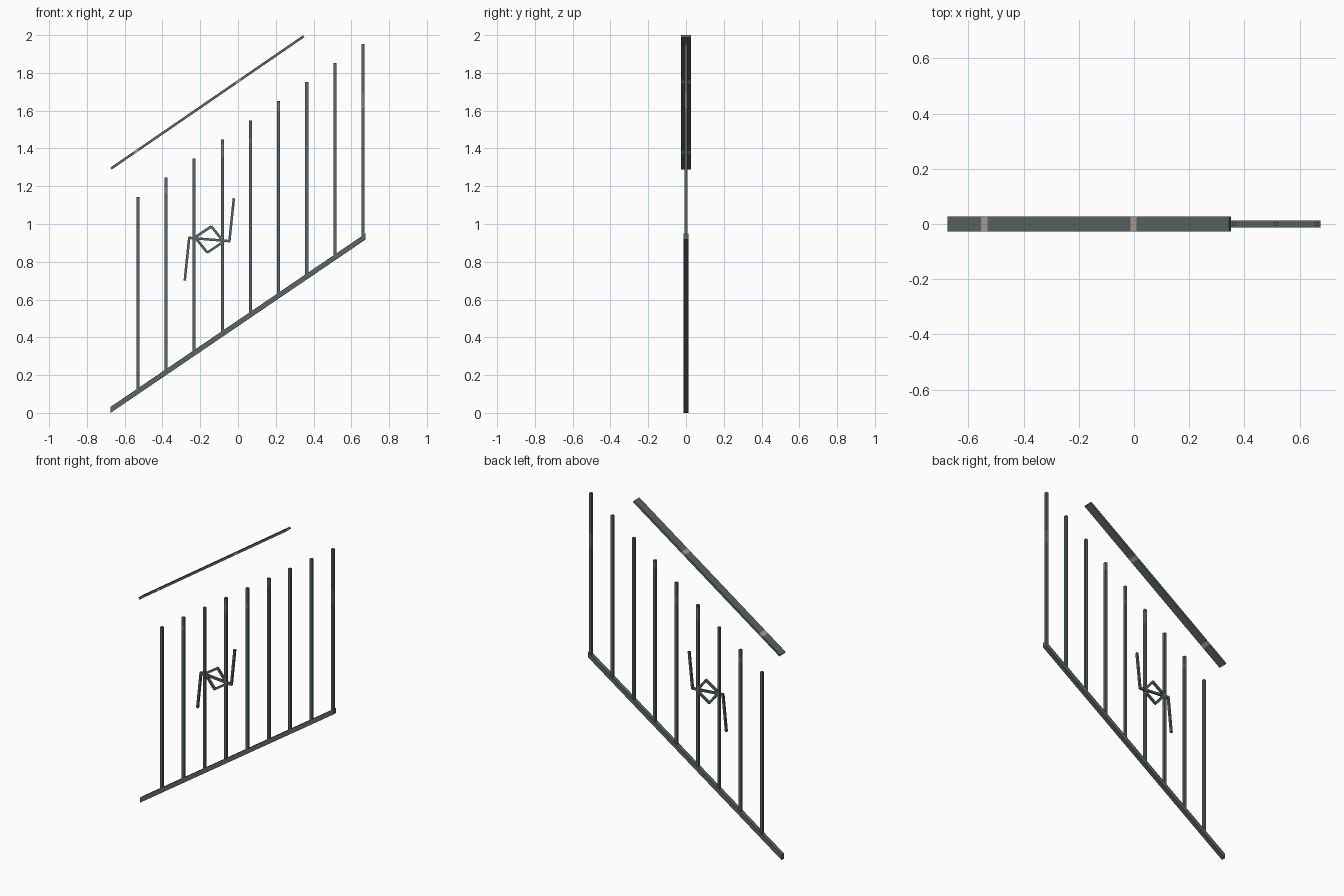
import bpy, bmesh, math
from mathutils import Vector

if "Cube" in bpy.data.objects:
    bpy.data.objects.remove(bpy.data.objects["Cube"])


def material(name, rgb):
    m = bpy.data.materials.new(name)
    m.diffuse_color = (*rgb, 1)
    m.use_nodes = True
    m.node_tree.nodes["Principled BSDF"].inputs["Base Color"].default_value = m.diffuse_color
    return m


IRON = material("dark green grey iron", (0.105, 0.132, 0.124))
WORN = material("worn tan patch", (0.42, 0.36, 0.29))
RUST = material("dull brown rust", (0.24, 0.19, 0.15))
SLOPE = 0.68


def rail_z(x):
    return 0.015 + SLOPE * (x + 0.675)


def bar(name, a, b, half_y, half_t, across=None, bands=(), patch=WORN):
    """Box bar from a to b in the xz plane; bands are (start, end) fractions in patch colour."""
    a, b = Vector((a[0], 0, a[1])), Vector((b[0], 0, b[1]))
    d = (b - a).normalized()
    up = Vector(across) if across else Vector((-d.z, 0, d.x))
    cuts = sorted({0, 1, *(t for band in bands for t in band)})
    bm = bmesh.new()
    rings = []
    for t in cuts:
        c = a.lerp(b, t)
        rings.append([bm.verts.new(c + Vector((0, sy * half_y, 0)) + up * (su * half_t))
                      for sy, su in ((-1, -1), (1, -1), (1, 1), (-1, 1))])
    for i in range(len(cuts) - 1):
        mid = (cuts[i] + cuts[i + 1]) / 2
        for k in range(4):
            n = (k + 1) % 4
            f = bm.faces.new((rings[i][k], rings[i][n], rings[i + 1][n], rings[i + 1][k]))
            f.material_index = int(any(s < mid < e for s, e in bands))
    bm.faces.new(rings[0])
    bm.faces.new(rings[-1])
    bmesh.ops.recalc_face_normals(bm, faces=bm.faces[:])
    me = bpy.data.meshes.new(name)
    bm.to_mesh(me)
    bm.free()
    me.materials.append(IRON)
    if bands:
        me.materials.append(patch)
    ob = bpy.data.objects.new(name, me)
    bpy.context.collection.objects.link(ob)
    return ob


# Sloping bottom rail, ends cut plumb
bar("bottom_rail", (-0.676, 0.015), (0.676, 0.934), 0.0127, 0.016, across=(0, 0, 1))

# Flat handrail with two worn patches
bar("handrail", (-0.673, 1.293), (0.348, 1.994), 0.0265, 0.0065,
    bands=((0.12, 0.142), (0.65, 0.672)))

# Upright balusters, some with rust marks
rust = {1: (0.92, 0.95), 3: (0.91, 0.98), 4: (0.88, 0.91), 5: (0.95, 0.99), 8: (0.67, 0.75)}
for i in range(9):
    x = -0.530 + 0.149 * i
    z = rail_z(x)
    bar(f"baluster_{i + 1}", (x, z), (x, z + 1.03), 0.0078, 0.0082,
        bands=(rust[i],) if i in rust else (), patch=RUST)

# Ornament: half of it, repeated by a half turn about its centre
cx, cz = -0.152, 0.918
for side, s in (("left", 1), ("right", -1)):
    def p(x, z):
        return (cx + s * x, cz + s * z)
    bar(f"{side}_ornament_arm", p(-0.130, -0.218), p(-0.106, 0.012), 0.0065, 0.0065)
    bar(f"{side}_ornament_spine", p(-0.110, 0.009), p(0, 0), 0.0065, 0.0065)
    bar(f"{side}_diamond_long_edge", p(-0.078, 0.010), p(0.012, 0.070), 0.0065, 0.0065)
    bar(f"{side}_diamond_short_edge", p(-0.076, 0.012), p(-0.010, -0.070), 0.0065, 0.0065)
